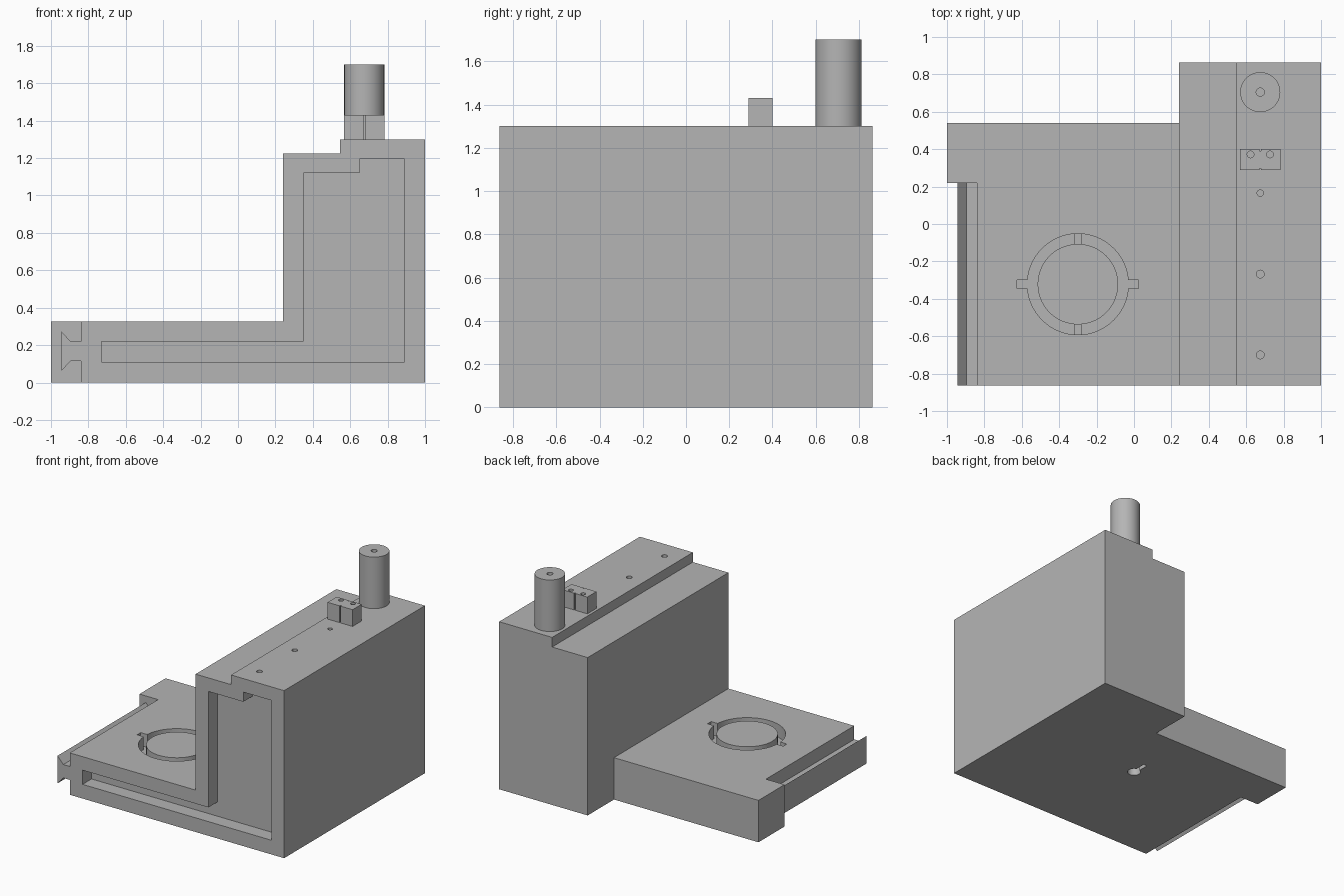
import bpy, bmesh, math
from mathutils import Matrix, Vector

old = bpy.data.objects.get("Cube")
if old:
    bpy.data.objects.remove(old, do_unlink=True)

GREY = (0.46, 0.46, 0.46, 1)
mat = bpy.data.materials.new("plain grey")
mat.use_nodes = True
mat.diffuse_color = GREY
mat.node_tree.nodes["Principled BSDF"].inputs["Base Color"].default_value = GREY

FRONT, BACK = -0.863, 0.863
TABLE_TOP, TOP = 0.325, 1.3


def finish(name, bm):
    bmesh.ops.recalc_face_normals(bm, faces=bm.faces)
    mesh = bpy.data.meshes.new(name)
    bm.to_mesh(mesh)
    bm.free()
    mesh.materials.append(mat)
    ob = bpy.data.objects.new(name, mesh)
    bpy.context.collection.objects.link(ob)
    return ob


def prism(name, profile, y0, y1):
    """Extrude a front (x, z) outline along y."""
    bm = bmesh.new()
    face = bm.faces.new([bm.verts.new((x, y0, z)) for x, z in profile])
    ext = bmesh.ops.extrude_face_region(bm, geom=[face])["geom"]
    bmesh.ops.translate(bm, vec=(0, y1 - y0, 0),
                        verts=[g for g in ext if isinstance(g, bmesh.types.BMVert)])
    return finish(name, bm)


def box(name, x0, x1, y0, y1, z0, z1):
    return prism(name, [(x0, z0), (x1, z0), (x1, z1), (x0, z1)], y0, y1)


def cylinder(name, x, y, r, z0, z1, sides=32):
    bm = bmesh.new()
    bmesh.ops.create_cone(bm, cap_ends=True, segments=sides, radius1=r, radius2=r,
                          depth=z1 - z0,
                          matrix=Matrix.Translation(Vector((x, y, (z0 + z1) / 2))))
    return finish(name, bm)


def cut(target, *cutters):
    for c in cutters:
        bpy.context.view_layer.objects.active = target
        mod = target.modifiers.new("cut", 'BOOLEAN')
        mod.operation, mod.solver, mod.object = 'DIFFERENCE', 'EXACT', c
        bpy.ops.object.modifier_apply(modifier=mod.name)
        bpy.data.objects.remove(c, do_unlink=True)


def smooth(ob):
    bpy.ops.object.select_all(action='DESELECT')
    ob.select_set(True)
    bpy.context.view_layer.objects.active = ob
    bpy.ops.object.shade_smooth_by_angle(angle=math.radians(30))


# L-shaped housing with a stepped top
housing = prism("housing", [(-1, 0), (1, 0), (1, TOP), (0.545, TOP), (0.545, 1.225),
                            (0.24, 1.225), (0.24, TABLE_TOP), (-1, TABLE_TOP)], FRONT, BACK)

# Shorter table at the back, and a side bay for the rail
cut(housing,
    box("back_cut", -1.2, 0.24, 0.54, 1, -0.1, 0.6),
    box("rail_bay", -1.2, -0.84, -1, 0.22, -0.1, 0.6))

# Shallow L-shaped recess in the front
cut(housing, prism("front_recess", [(-0.73, 0.11), (0.89, 0.11), (0.89, 1.195), (0.65, 1.195),
                                    (0.65, 1.12), (0.35, 1.12), (0.35, 0.22), (-0.73, 0.22)],
                   -1, FRONT + 0.11))

# Round groove in the table with two side notches
RX, RY, OUT, HUB = -0.3, -0.322, 0.27, 0.215
FLOOR = TABLE_TOP - 0.1
cut(housing,
    cylinder("groove", RX, RY, OUT, FLOOR, 0.5, 96),
    box("notches", RX - 0.325, RX + 0.325, RY - 0.022, RY + 0.022, FLOOR, 0.5))
hub = cylinder("groove_hub", RX, RY, HUB, FLOOR - 0.01, TABLE_TOP, 96)
for side, label in ((1, "back"), (-1, "front")):
    ys = sorted((RY + side * (HUB - 0.01), RY + side * (OUT + 0.01)))
    box(label + "_bridge", RX - 0.02, RX + 0.02, *ys, FLOOR - 0.01, TABLE_TOP - 0.04)

# Keyhole in the underside
cut(housing,
    cylinder("keyhole", 0, 0, 0.048, -0.1, 0.14),
    box("keyhole_slot", -0.015, 0.015, 0, 0.13, -0.1, 0.14))

# Row of small holes along the raised strip
PX = 0.675
for y, r in ((-0.7, 0.021), (-0.268, 0.021), (0.165, 0.017)):
    cut(housing, cylinder("hole", PX, y, r, TOP - 0.1, TOP + 0.1, 24))
smooth(housing)

# Dovetail rail on the side
half = [(-0.82, 0.052), (-0.895, 0.052), (-0.945, 0.107)]
MID = 0.1675
prism("dovetail_rail", [(x, MID + h) for x, h in half] +
      [(x, MID - h) for x, h in reversed(half)], FRONT, 0.22)

# Upright post with a centre hole
post = cylinder("post", PX, 0.705, 0.107, TOP, 1.7, 64)
cut(post, cylinder("post_hole", PX, 0.705, 0.022, 1.6, 1.8, 24))
smooth(post)

# Small clamp block with two holes and a slit in each long face
block = box("clamp_block", 0.567, 0.782, 0.288, 0.4, TOP, 1.43)
for x in (PX - 0.052, PX + 0.052):
    cut(block, cylinder("block_hole", x, 0.372, 0.018, 1.35, 1.5, 24))
for y in (0.288, 0.4):
    cut(block, box("slit", PX - 0.005, PX + 0.005, y - 0.01, y + 0.01, 1.2, 1.5))
smooth(block)
